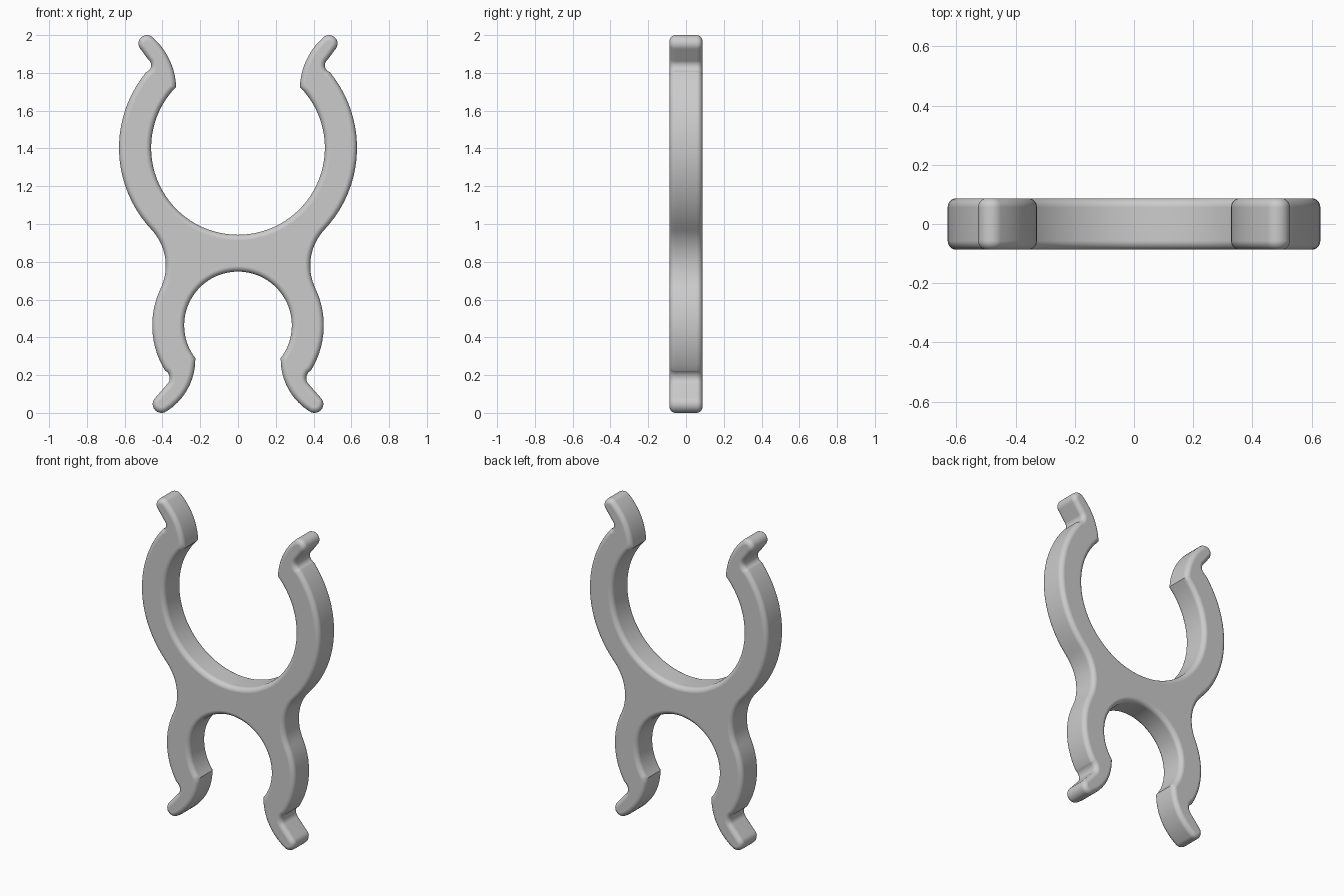
import bpy, bmesh
from math import atan2, cos, sin, radians, degrees, hypot
from mathutils import Vector

if "Cube" in bpy.data.objects:
    bpy.data.objects.remove(bpy.data.objects["Cube"])

HALF_DEPTH = 0.087
ROUNDING = 0.03
UPPER, UPPER_IN, UPPER_OUT = (0, 1.403), 0.46, 0.63
LOWER, LOWER_IN, LOWER_OUT = (0, 0.463), 0.285, 0.454


def arc(centre, radius, start, end, step=4):
    """Points on an arc, angles in degrees."""
    n = max(4, int(abs(end - start) / step))
    angles = [radians(start + (end - start) * i / n) for i in range(n + 1)]
    return [Vector((centre[0] + radius * cos(a), centre[1] + radius * sin(a))) for a in angles]


def arc_through(p, q, r, n=10):
    """Points on the arc from p through q to r."""
    p, q, r = Vector(p), Vector(q), Vector(r)
    u, v = q - p, r - p
    d = 2 * u.cross(v)
    c = p + Vector((v.y * u.length_squared - u.y * v.length_squared,
                    u.x * v.length_squared - v.x * u.length_squared)) / d
    a, b = p - c, r - c
    sweep = atan2(a.cross(b), a.dot(b))
    start = degrees(atan2(a.y, a.x))
    return arc(c, a.length, start, start + degrees(sweep), abs(degrees(sweep)) / n)


def neck_fillet(radius):
    """Centre of the waist arc that touches both outer rings."""
    r1, r2, d = UPPER_OUT + radius, LOWER_OUT + radius, UPPER[1] - LOWER[1]
    drop = (d * d + r1 * r1 - r2 * r2) / (2 * d)
    return (r1 * r1 - drop * drop) ** 0.5, UPPER[1] - drop


neck_r = 0.28
neck = neck_fillet(neck_r)
top_join = degrees(atan2(neck[1] - UPPER[1], neck[0]))
low_join = degrees(atan2(neck[1] - LOWER[1], neck[0]))

# Upper clip: inner ring, flared lip, round tip, notch, outer ring
sections = [arc(UPPER, UPPER_IN, -90, 44.6)]
upper_tip = arc((0.482, 1.955), 0.045, 135, -45, 12)
outer = arc(UPPER, UPPER_OUT, 39.5, top_join)
sections += [arc_through(sections[0][-1], (0.362, 1.868), upper_tip[0]), upper_tip,
             arc_through((0.473, 1.868), (0.46, 1.835), outer[0]), outer]

# Waist
sections.append(arc(neck, neck_r, top_join + 180, low_join + 180))

# Lower clip: outer ring, notch, round tip, flared lip, inner ring
outer = arc(LOWER, LOWER_OUT, low_join, -31.7)
lower_tip = arc((0.405, 0.047), 0.047, 50, -125, 12)
inner = arc(LOWER, LOWER_IN, -37.6, 90)
sections += [outer, arc_through(outer[-1], (0.362, 0.19), (0.372, 0.155)), lower_tip,
             arc_through(lower_tip[-1], (0.265, 0.129), inner[0]), inner]

# Join the sections, then mirror to the other side
half = []
for p in (p for s in sections for p in s):
    if not half or (p - half[-1]).length > 0.002:
        half.append(p)
outline = half + [Vector((-p.x, p.y)) for p in reversed(half[1:-1])]

# Extrude the outline and round its rims
bm = bmesh.new()
face = bm.faces.new([bm.verts.new((p.x, -HALF_DEPTH, p.y)) for p in outline])
back = bmesh.ops.extrude_face_region(bm, geom=[face], use_keep_orig=True)["geom"]
bmesh.ops.translate(bm, verts=[g for g in back if isinstance(g, bmesh.types.BMVert)],
                    vec=(0, 2 * HALF_DEPTH, 0))
bmesh.ops.recalc_face_normals(bm, faces=bm.faces)
rims = [e for e in bm.edges if abs(e.verts[0].co.y - e.verts[1].co.y) < 0.001]
bmesh.ops.bevel(bm, geom=rims, offset=ROUNDING, offset_type='OFFSET', segments=5,
                profile=0.5, affect='EDGES', clamp_overlap=False)
mesh = bpy.data.meshes.new("double_clip")
bm.to_mesh(mesh)
bm.free()
clip = bpy.data.objects.new("double_clip", mesh)
bpy.context.collection.objects.link(clip)

# Plain grey plastic
grey = bpy.data.materials.new("grey_plastic")
grey.use_nodes = True
colour = (0.6, 0.6, 0.6, 1)
grey.diffuse_color = colour
grey.node_tree.nodes["Principled BSDF"].inputs["Base Color"].default_value = colour
mesh.materials.append(grey)

bpy.context.view_layer.objects.active = clip
clip.select_set(True)
bpy.ops.object.shade_smooth_by_angle(angle=radians(35))
weighted = clip.modifiers.new("flat_faces", 'WEIGHTED_NORMAL')
weighted.keep_sharp = True
